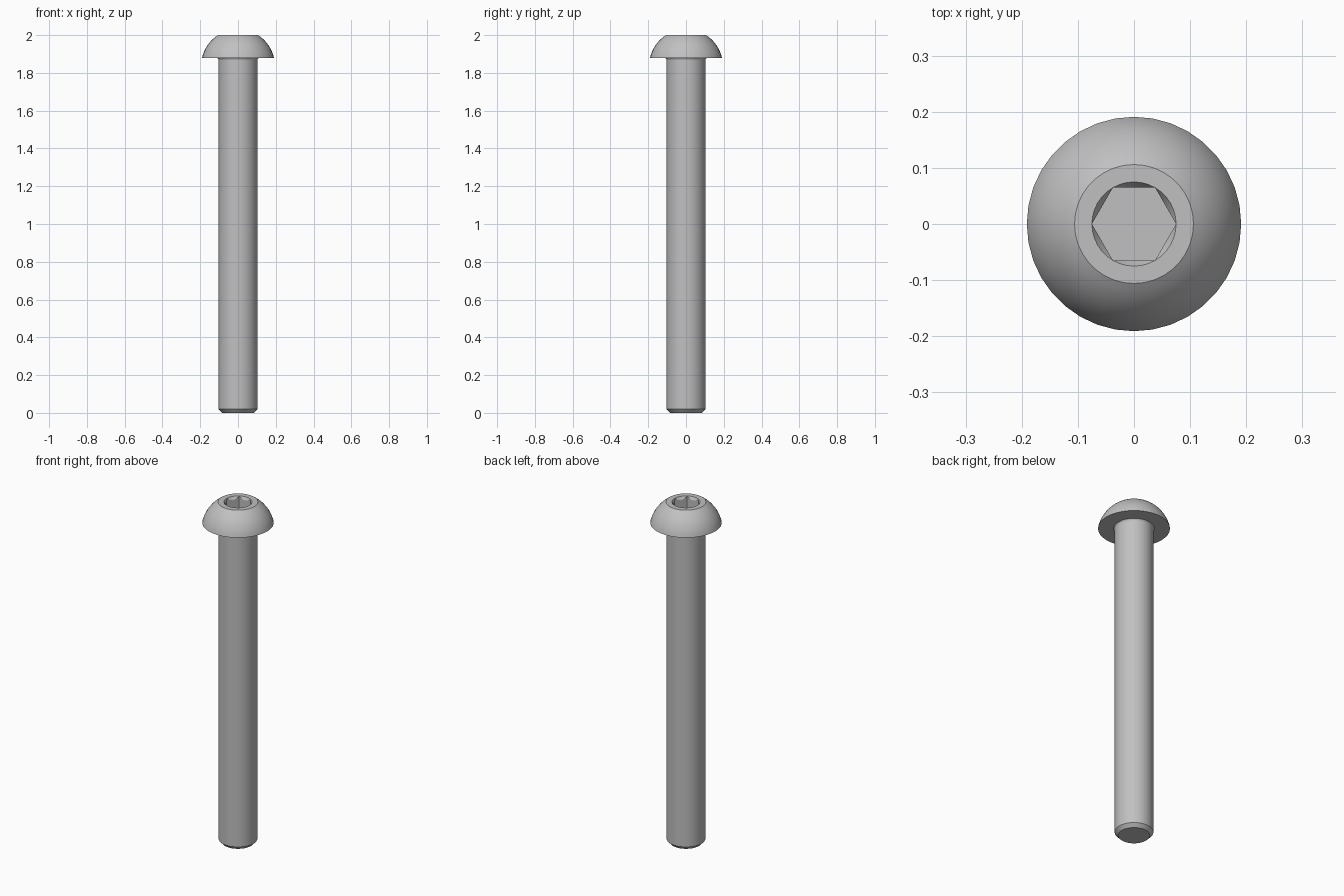
import bpy
import bmesh
import math

if "Cube" in bpy.data.objects:
    bpy.data.objects.remove(bpy.data.objects["Cube"], do_unlink=True)

SIDES = 36
TOP, HEAD_BASE = 2.0, 1.878
HEAD_R, RIM_R, NECK_R, SHAFT_R = 0.191, 0.106, 0.108, 0.103
SOCKET_R, SOCKET_FLOOR = 0.075, 1.93

steel = bpy.data.materials.new("grey steel")
steel.use_nodes = True
colour = (0.53, 0.53, 0.53, 1)
steel.diffuse_color = colour
steel.node_tree.nodes["Principled BSDF"].inputs["Base Color"].default_value = colour


def circle(radius, z):
    """Ring description: angle -> (radius, height)."""
    return lambda angle: (radius, z)


def hex_radius(angle):
    half = math.pi / 6
    return SOCKET_R * math.cos(half) / math.cos(angle % (2 * half) - half)


def loft(name, rings, cap_last=True):
    """Skin a stack of rings, closing the last one with a flat face."""
    bm = bmesh.new()
    loops = []
    for ring in rings:
        loop = []
        for i in range(SIDES):
            a = math.tau * i / SIDES
            r, z = ring(a)
            loop.append(bm.verts.new((r * math.cos(a), r * math.sin(a), z)))
        loops.append(loop)
    for low, high in zip(loops, loops[1:]):
        for i in range(SIDES):
            j = (i + 1) % SIDES
            bm.faces.new((low[i], low[j], high[j], high[i]))
    if cap_last:
        bm.faces.new(loops[-1])
    bmesh.ops.remove_doubles(bm, verts=bm.verts, dist=0.00001)
    mesh = bpy.data.meshes.new(name)
    bm.to_mesh(mesh)
    bm.free()
    mesh.materials.append(steel)
    obj = bpy.data.objects.new(name, mesh)
    bpy.context.collection.objects.link(obj)
    bpy.ops.object.select_all(action='DESELECT')
    obj.select_set(True)
    bpy.context.view_layer.objects.active = obj
    bpy.ops.object.shade_smooth_by_angle(angle=math.radians(25))
    return obj


# Domed head: underside, spherical dome, flat rim, countersink, hexagonal socket
height = TOP - HEAD_BASE
base_rise = (HEAD_R ** 2 - RIM_R ** 2 - height ** 2) / (2 * height)
sphere_r = math.hypot(HEAD_R, base_rise)
start = math.atan2(base_rise, HEAD_R)
end = math.atan2(base_rise + height, RIM_R)
head = [circle(NECK_R, HEAD_BASE)]
STEPS = 10
for k in range(STEPS + 1):
    t = start + (end - start) * k / STEPS
    head.append(circle(sphere_r * math.cos(t),
                       HEAD_BASE - base_rise + sphere_r * math.sin(t)))
head += [
    circle(SOCKET_R, TOP),
    lambda a: (hex_radius(a), TOP - 1.7 * (SOCKET_R - hex_radius(a))),
    lambda a: (hex_radius(a), SOCKET_FLOOR),
]
loft("screw_head", head)

# Plain shaft with a small neck fillet and a chamfered tip
shaft = loft("shaft", [
    circle(NECK_R, HEAD_BASE),
    circle(SHAFT_R, HEAD_BASE - 0.008),
    circle(SHAFT_R, 0.02),
    circle(0.084, 0),
])
shaft.data.flip_normals()
